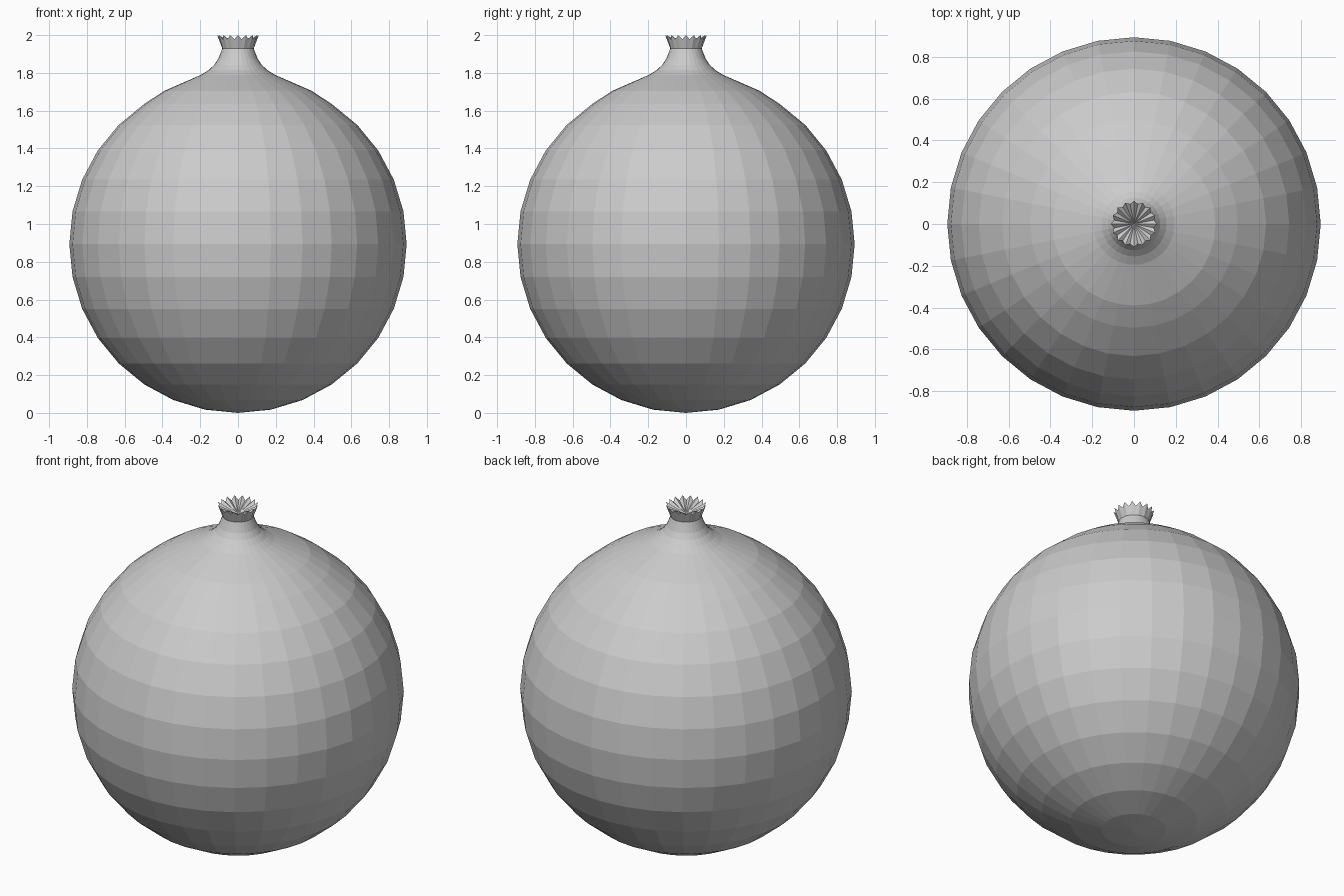
import bpy, bmesh, math

old = bpy.data.objects.get("Cube")
if old:
    bpy.data.objects.remove(old, do_unlink=True)

SEGMENTS = 32
RADIUS = 0.893

# One plain grey material
grey = bpy.data.materials.new("light grey")
grey.use_nodes = True
colour = (0.6, 0.6, 0.6, 1)
grey.diffuse_color = colour
grey.node_tree.nodes["Principled BSDF"].inputs["Base Color"].default_value = colour


def ring(bm, radius, z, wave_r=0.0, wave_z=0.0):
    """A ring of vertices, every second one pulled in and down by the waves."""
    verts = []
    for i in range(SEGMENTS):
        a = 2 * math.pi * i / SEGMENTS
        odd = i % 2
        r = radius - wave_r * odd
        verts.append(bm.verts.new((r * math.cos(a), r * math.sin(a), z - wave_z * odd)))
    return verts


def bridge(bm, lower, upper):
    for i in range(SEGMENTS):
        j = (i + 1) % SEGMENTS
        bm.faces.new((lower[i], lower[j], upper[j], upper[i]))


def fan(bm, loop, z, up):
    tip = bm.verts.new((0, 0, z))
    for i in range(SEGMENTS):
        a, b = loop[i], loop[(i + 1) % SEGMENTS]
        bm.faces.new((a, b, tip) if up else (b, a, tip))


def finish(bm, name):
    mesh = bpy.data.meshes.new(name)
    bm.to_mesh(mesh)
    bm.free()
    mesh.materials.append(grey)
    obj = bpy.data.objects.new(name, mesh)
    bpy.context.collection.objects.link(obj)


# Ball with its upper rings drawn up into a narrow neck
sphere = [(RADIUS * math.sin(t), RADIUS - RADIUS * math.cos(t))
          for t in (math.pi * k / 16 for k in range(1, 14))]
neck = [(0.39, 1.705), (0.195, 1.79), (0.155, 1.815), (0.125, 1.843),
        (0.105, 1.873), (0.092, 1.905), (0.083, 1.93)]
bm = bmesh.new()
rings = [ring(bm, r, z) for r, z in sphere + neck]
for lower, upper in zip(rings, rings[1:]):
    bridge(bm, lower, upper)
fan(bm, rings[0], 0, up=False)
fan(bm, rings[-1], 1.93, up=True)
finish(bm, "bauble_body")

# Crimped crown with a pleated, sunken top
bm = bmesh.new()
base = ring(bm, 0.083, 1.928)
rim = ring(bm, 0.11, 2.0, wave_r=0.013, wave_z=0.022)
bridge(bm, base, rim)
fan(bm, rim, 1.94, up=True)
fan(bm, base, 1.928, up=False)
finish(bm, "crimped_crown")
